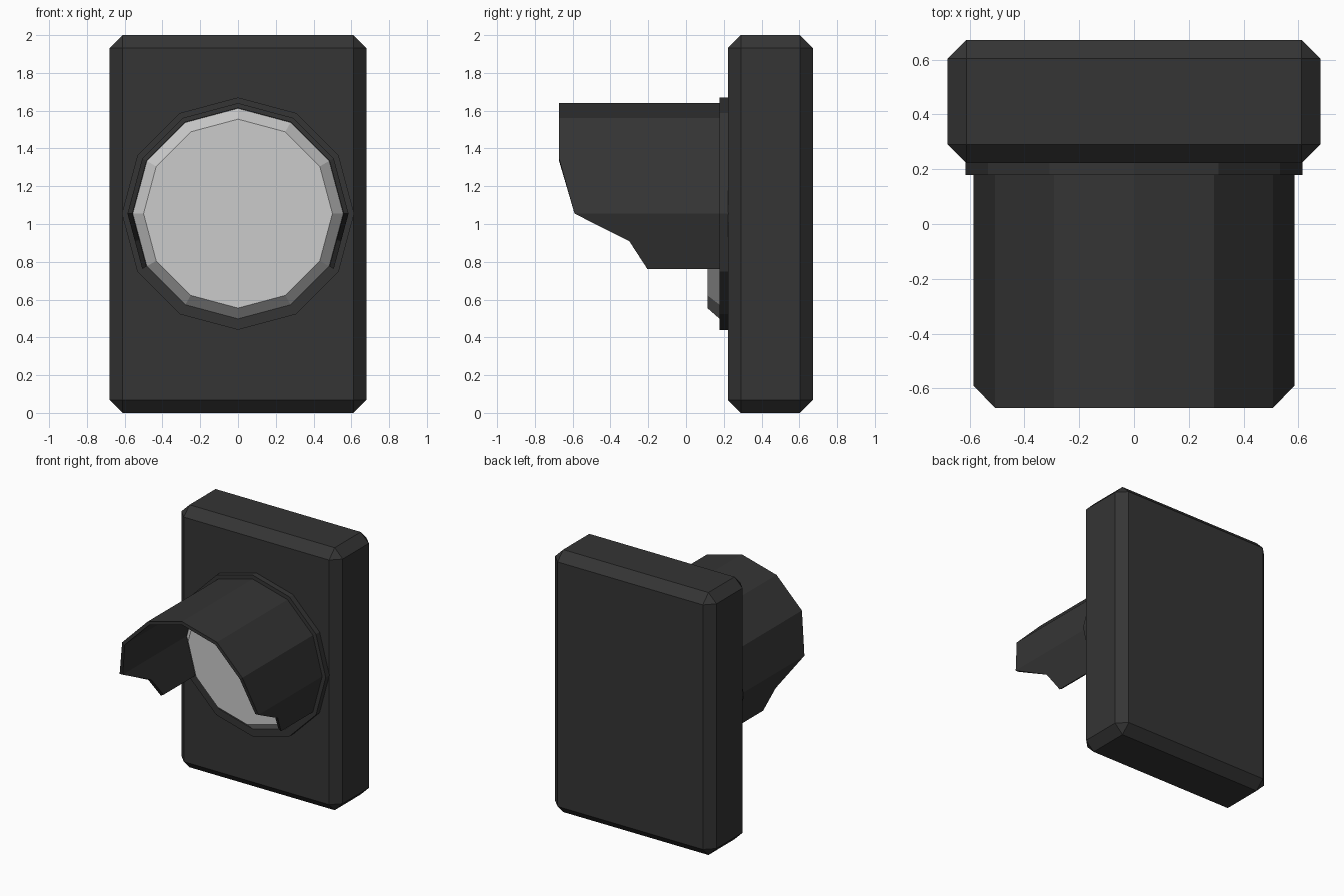
import bpy, bmesh
from math import sin, cos, radians

if "Cube" in bpy.data.objects:
    bpy.data.objects.remove(bpy.data.objects["Cube"])

CZ = 1.055      # height of the lens axis
SIDES = 12

dark = bpy.data.materials.new("dark_housing")
dark.diffuse_color = (0.035, 0.035, 0.035, 1)
dark.use_nodes = True
dark.node_tree.nodes["Principled BSDF"].inputs["Base Color"].default_value = dark.diffuse_color


def finish(name, bm, mat=None):
    bmesh.ops.recalc_face_normals(bm, faces=bm.faces)
    me = bpy.data.meshes.new(name)
    bm.to_mesh(me)
    bm.free()
    ob = bpy.data.objects.new(name, me)
    bpy.context.collection.objects.link(ob)
    if mat:
        me.materials.append(mat)
    return ob


def polar(r, deg, y):
    a = radians(deg)
    return (r * sin(a), y, CZ + r * cos(a))


def disc(name, rings, mat=None):
    """Capped 12-sided solid along y from (radius, y) rings."""
    bm = bmesh.new()
    loops = [[bm.verts.new(polar(r, i * 360 / SIDES, y)) for i in range(SIDES)]
             for r, y in rings]
    for a, b in zip(loops, loops[1:]):
        for i in range(SIDES):
            j = (i + 1) % SIDES
            bm.faces.new((a[i], a[j], b[j], b[i]))
    bm.faces.new(loops[0])
    bm.faces.new(loops[-1])
    return finish(name, bm, mat)


# housing: upright box with chamfered edges
bm = bmesh.new()
bmesh.ops.create_cube(bm, size=1)
for v in bm.verts:
    v.co.x *= 1.36
    v.co.y = v.co.y * 0.45 + 0.447
    v.co.z = v.co.z * 2 + 1
bmesh.ops.bevel(bm, geom=bm.edges[:], offset=0.068, segments=1,
                affect='EDGES', profile=0.5)
finish("housing", bm, dark)

# mounting rim and lens
disc("lens_rim", [(0.615, 0.178), (0.615, 0.235)], dark)
disc("lens", [(0.5, 0.113), (0.557, 0.178), (0.557, 0.2)])

# visor: open hood, (angle from top, radius factor, front y), mirrored in x
half = [(0, 1, -0.672), (30, 1, -0.672), (60, 1, -0.672), (90, 1, -0.59),
        (105, cos(radians(15)), -0.30), (120, 1, -0.205)]
section = [(-a, f, y) for a, f, y in half[:0:-1]] + half
bm = bmesh.new()
BACK = 0.19
rows = []
for a, f, y in section:
    rows.append([bm.verts.new(polar(r * f, a, yy)) for r, yy in
                 ((0.585, y), (0.585, BACK), (0.559, BACK), (0.559, y))])
for p, q in zip(rows, rows[1:]):
    for i in range(4):
        j = (i + 1) % 4
        bm.faces.new((p[i], p[j], q[j], q[i]))
bm.faces.new(rows[0])
bm.faces.new(rows[-1])
finish("visor", bm, dark)
